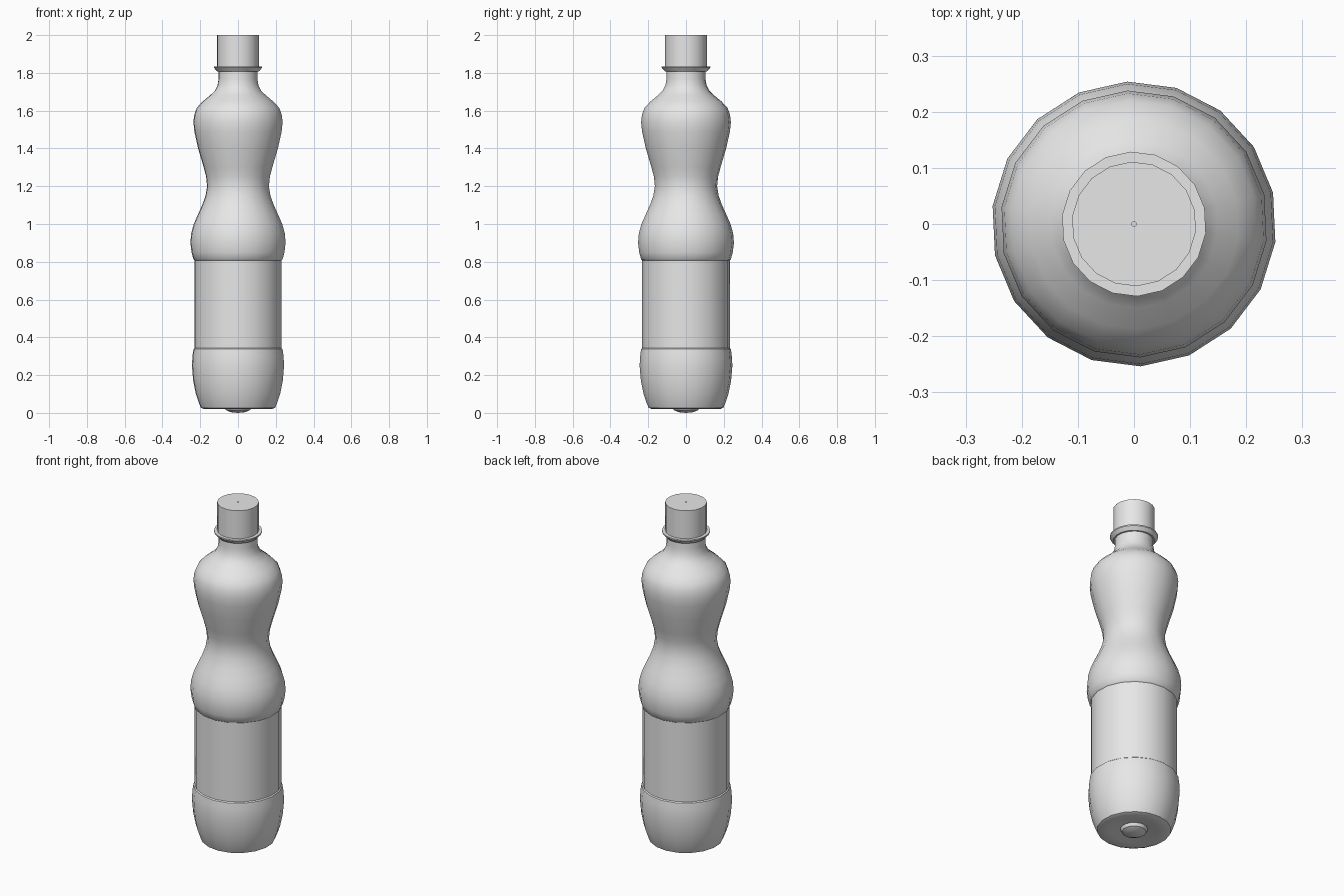
import bpy
import bmesh
import math

cube = bpy.data.objects.get("Cube")
if cube:
    bpy.data.objects.remove(cube, do_unlink=True)

SIDES = 18
TURN = math.radians(12.7)

grey = bpy.data.materials.new("light_grey_plastic")
grey.use_nodes = True
grey.diffuse_color = (0.8, 0.8, 0.8, 1)
grey.node_tree.nodes["Principled BSDF"].inputs["Base Color"].default_value = (0.8, 0.8, 0.8, 1)


def lathe(name, profile):
    """Turn a (radius, height) profile around z; zero radius makes a pole."""
    bm = bmesh.new()
    rings = []
    for r, z in profile:
        if r == 0:
            rings.append([bm.verts.new((0, 0, z))] * SIDES)
        else:
            angles = [TURN + math.tau * i / SIDES for i in range(SIDES)]
            rings.append([bm.verts.new((r * math.cos(a), r * math.sin(a), z)) for a in angles])
    for low, high in zip(rings, rings[1:]):
        for i in range(SIDES):
            j = (i + 1) % SIDES
            corners = dict.fromkeys((low[i], low[j], high[j], high[i]))
            bm.faces.new(list(corners))
    bmesh.ops.recalc_face_normals(bm, faces=bm.faces)
    mesh = bpy.data.meshes.new(name)
    bm.to_mesh(mesh)
    bm.free()
    mesh.materials.append(grey)
    obj = bpy.data.objects.new(name, mesh)
    bpy.context.collection.objects.link(obj)
    bpy.ops.object.select_all(action="DESELECT")
    obj.select_set(True)
    bpy.context.view_layer.objects.active = obj
    bpy.ops.object.shade_smooth_by_angle(angle=math.radians(35))
    return obj


# Underside with its central nub, then the rounded base
base = [(0, 0.0), (0.04, 0.004), (0.065, 0.015), (0.073, 0.032),
        (0.13, 0.024), (0.18, 0.02), (0.198, 0.027), (0.208, 0.05),
        (0.225, 0.1), (0.239, 0.17), (0.246, 0.25), (0.243, 0.3), (0.238, 0.338)]
# Recessed straight label band
label_band = [(0.232, 0.343), (0.232, 0.808)]
# Lower bulge, gripped waist and shoulder
grip = [(0.238, 0.813), (0.248, 0.85), (0.254, 0.9), (0.25, 0.95),
        (0.236, 1.0), (0.214, 1.05), (0.191, 1.1), (0.173, 1.15),
        (0.165, 1.2), (0.17, 1.25), (0.183, 1.3), (0.213, 1.4),
        (0.233, 1.49), (0.238, 1.54), (0.233, 1.58), (0.22, 1.615),
        (0.187, 1.65), (0.15, 1.68), (0.124, 1.705)]
neck = [(0.109, 1.735), (0.103, 1.77), (0.103, 1.83), (0, 1.83)]
lathe("bottle_body", base + label_band + grip + neck)

# Thin collar under the cap
lathe("neck_collar", [(0, 1.808), (0.112, 1.808), (0.129, 1.828), (0.129, 1.835), (0, 1.835)])

# Screw cap with a pin-sized dimple in the top
lathe("cap", [(0, 1.83), (0.111, 1.83), (0.111, 2.0), (0.004, 2.0), (0.004, 1.99), (0, 1.99)])
